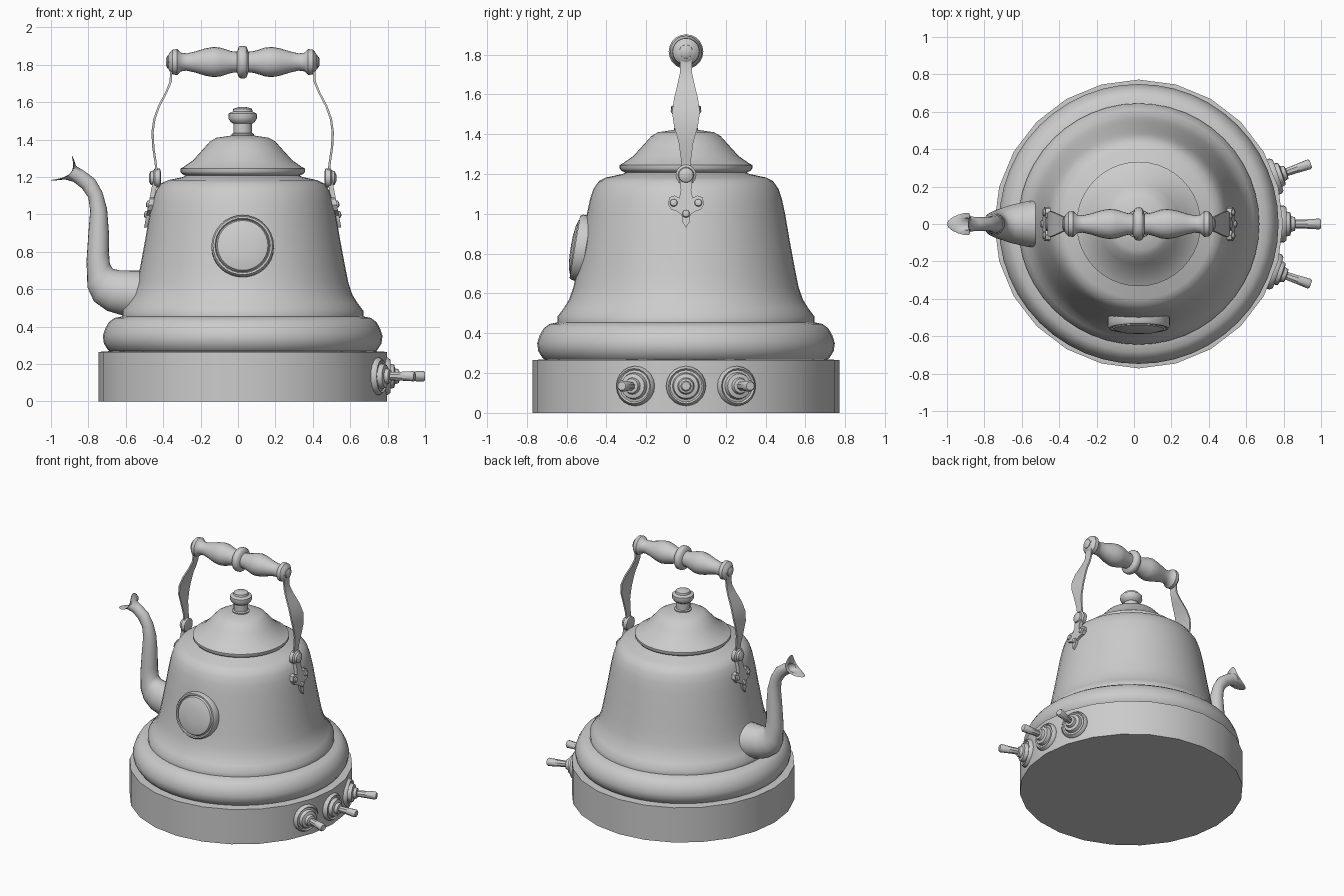
import bpy, bmesh, math
from mathutils import Matrix, Vector

CX = 0.025                      # kettle axis in x
grey = bpy.data.materials.new("enamel_grey")
grey.diffuse_color = (0.6, 0.6, 0.6, 1)


def finish(name, bm, angle=40):
    """Turn a bmesh into a named, smooth shaded object."""
    bmesh.ops.remove_doubles(bm, verts=bm.verts, dist=1e-5)
    bmesh.ops.recalc_face_normals(bm, faces=bm.faces)
    me = bpy.data.meshes.new(name)
    bm.to_mesh(me)
    bm.free()
    ob = bpy.data.objects.new(name, me)
    bpy.context.collection.objects.link(ob)
    me.materials.append(grey)
    bpy.ops.object.select_all(action='DESELECT')
    ob.select_set(True)
    bpy.context.view_layer.objects.active = ob
    bpy.ops.object.shade_smooth_by_angle(angle=math.radians(angle))
    return ob


def skin(bm, rings):
    """Bridge closed loops of points and cap both ends."""
    loops = [[bm.verts.new(p) for p in r] for r in rings]
    n = len(loops[0])
    for a, b in zip(loops, loops[1:]):
        for i in range(n):
            j = (i + 1) % n
            bm.faces.new((a[i], a[j], b[j], b[i]))
    bm.faces.new(loops[0][::-1])
    bm.faces.new(loops[-1])


def lathe(name, profile, sides=24, origin=(CX, 0, 0), axis=(0, 0, 1), angle=40):
    """Spin (radius, height) pairs around an axis."""
    rot = Vector((0, 0, 1)).rotation_difference(Vector(axis)).to_matrix().to_4x4()
    m = Matrix.Translation(origin) @ rot
    bm = bmesh.new()
    skin(bm, [[m @ Vector((r * math.cos(t), r * math.sin(t), h))
               for t in (2 * math.pi * i / sides for i in range(sides))]
              for r, h in profile])
    return finish(name, bm, angle)


# Round base
lathe("base", [(0.772, 0), (0.772, 0.265), (0.70, 0.27)], 24)

# Body: bulging foot, flared skirt, bell and shoulder
lathe("body", [(0.70, 0.262), (0.72, 0.275), (0.742, 0.31), (0.748, 0.35), (0.735, 0.39),
               (0.715, 0.425), (0.685, 0.447), (0.645, 0.455), (0.645, 0.485), (0.615, 0.525),
               (0.587, 0.57), (0.565, 0.635), (0.548, 0.72), (0.522, 0.86), (0.498, 1.0),
               (0.483, 1.07), (0.465, 1.125), (0.437, 1.165), (0.40, 1.183), (0.32, 1.20),
               (0.30, 1.21)], 48)

# Lid and its knob
lathe("lid", [(0.29, 1.20), (0.325, 1.217), (0.333, 1.228), (0.333, 1.245), (0.315, 1.255),
              (0.265, 1.29), (0.215, 1.345), (0.175, 1.39), (0.14, 1.41), (0.06, 1.422),
              (0.02, 1.424)], 40)
lathe("lid_knob", [(0.058, 1.41), (0.06, 1.43), (0.05, 1.435), (0.05, 1.485), (0.065, 1.495),
                   (0.077, 1.515), (0.075, 1.54), (0.053, 1.55), (0.05, 1.565), (0.03, 1.572),
                   (0.01, 1.575)], 20)

# Turned grip, mirrored about its middle
half = [(0.087, 0.012), (0.08, 0.022), (0.055, 0.03), (0.058, 0.06), (0.077, 0.12), (0.081, 0.155),
        (0.073, 0.20), (0.056, 0.255), (0.046, 0.30), (0.05, 0.33), (0.069, 0.35),
        (0.067, 0.375), (0.05, 0.39), (0.03, 0.40)]
lathe("grip", [(r, -h) for r, h in reversed(half)] + half, 20, (CX, 0, 1.815), (1, 0, 0))

# Strap path: offset from axis, height, half width
strap = [(0.385, 1.855, 0.02), (0.39, 1.815, 0.043), (0.382, 1.77, 0.03), (0.385, 1.71, 0.03),
         (0.41, 1.65, 0.043), (0.447, 1.58, 0.06), (0.472, 1.51, 0.07), (0.482, 1.44, 0.06),
         (0.478, 1.36, 0.037), (0.466, 1.28, 0.026), (0.459, 1.22, 0.026), (0.459, 1.17, 0.02)]
# Bracket outline (half): half width, height
bracket = [(0.0, 0.93), (0.018, 0.96), (0.022, 0.995), (0.045, 1.012), (0.075, 1.022),
           (0.091, 1.05), (0.083, 1.083), (0.058, 1.092), (0.034, 1.08), (0.026, 1.12),
           (0.032, 1.17), (0.025, 1.215), (0.0, 1.225)]


def plate_x(z):
    """Bracket distance from the axis, following the body below the pivot."""
    return 0.50 - (z - 1.0) * 0.19


for s, side in ((1, "right"), (-1, "left")):
    def at(x, y, z):
        return Vector((CX + s * x, y, z))

    bm = bmesh.new()
    skin(bm, [[at(x - 0.006, -w, z), at(x + 0.006, -w, z),
               at(x + 0.006, w, z), at(x - 0.006, w, z)] for x, z, w in strap])
    finish(side + "_strap", bm)

    bm = bmesh.new()
    outline = bracket + [(-y, z) for y, z in bracket[-2:0:-1]]
    skin(bm, [[at(plate_x(z) + d, y, z) for y, z in outline] for d in (-0.012, 0.014)])
    finish(side + "_bracket", bm)

    # Pivot disc, grip end cap and small rivets
    lathe(side + "_pivot", [(0.03, -0.025), (0.05, -0.02), (0.052, 0.008), (0.04, 0.016),
                            (0.036, 0.03), (0.02, 0.038), (0.005, 0.04)],
          16, at(0.462, 0, 1.195), (s, 0, 0))
    lathe(side + "_grip_cap", [(0.036, 0), (0.034, 0.012), (0.02, 0.02), (0.005, 0.021)],
          14, at(0.39, 0, 1.815), (s, 0, 0))
    for i, (y, z) in enumerate(((-0.062, 1.055), (0.062, 1.055), (0, 1.0))):
        lathe(f"{side}_rivet_{i}", [(0.02, 0), (0.017, 0.01), (0.006, 0.014)],
              10, at(plate_x(z) + 0.013, y, z), (s, 0, 0.19))

# Spout: lower/outer point, upper/inner point, half width
spout = [((-0.48, 0.445), (-0.48, 0.70), 0.13), ((-0.60, 0.455), (-0.54, 0.70), 0.122),
         ((-0.70, 0.485), (-0.63, 0.70), 0.10), ((-0.77, 0.535), (-0.67, 0.71), 0.08),
         ((-0.805, 0.61), (-0.685, 0.735), 0.067), ((-0.81, 0.75), (-0.69, 0.80), 0.06),
         ((-0.80, 0.90), (-0.69, 0.90), 0.055), ((-0.79, 1.02), (-0.70, 1.03), 0.047),
         ((-0.80, 1.09), (-0.725, 1.12), 0.04), ((-0.835, 1.14), (-0.765, 1.19), 0.037),
         ((-0.88, 1.175), (-0.825, 1.235), 0.038), ((-0.925, 1.187), (-0.865, 1.258), 0.045),
         ((-1.0, 1.18), (-0.885, 1.315), 0.06)]


def oval(lo, hi, w, k=1.0, notch=0.0, n=20):
    lo, hi = Vector((lo[0], 0, lo[1])), Vector((hi[0], 0, hi[1]))
    mid, arm, pts = (lo + hi) / 2, (hi - lo) / 2 * k, []
    for i in range(n):
        t = 2 * math.pi * i / n
        p = mid + arm * math.cos(t) + Vector((0, w * k * math.sin(t), 0))
        pts.append(p + Vector((0.05, 0, -0.025)) * notch * math.sin(t) ** 2)
    return pts


bm = bmesh.new()
tip = len(spout) - 1
rings = [oval(*r, notch=float(i == tip)) for i, r in enumerate(spout)]
rings += [oval(*spout[tip], k=0.93, notch=1.0)]                 # hollow mouth
rings += [oval(*spout[i], k=0.75) for i in (tip - 1, tip - 2, tip - 3)]
skin(bm, rings)
finish("spout", bm, 50)

# Domed round badge on the front, leaning with the wall
lathe("front_badge", [(0.15, -0.03), (0.167, -0.02), (0.167, 0.022), (0.158, 0.036),
                      (0.148, 0.036), (0.143, 0.026), (0.135, 0.04), (0.10, 0.05),
                      (0.05, 0.055), (0.01, 0.056)],
      32, (CX, -0.523, 0.828), (0, -1, 0.17))

# Three control levers around the right side
for i, a in enumerate((-19.3, 0, 19.3)):
    d = Vector((math.cos(math.radians(a)), math.sin(math.radians(a)), 0))
    lathe(f"control_{i}", [(0.09, 0.73), (0.10, 0.745), (0.10, 0.775), (0.088, 0.79),
                           (0.08, 0.782), (0.068, 0.785), (0.062, 0.81), (0.042, 0.815),
                           (0.036, 0.835), (0.02, 0.84)],
          20, Vector((CX, 0, 0.135)), d)
    lathe(f"control_lever_{i}", [(0.022, 0.82), (0.024, 0.88), (0.029, 0.965), (0.022, 0.975)],
          8, Vector((CX, 0, 0.135)), d)
